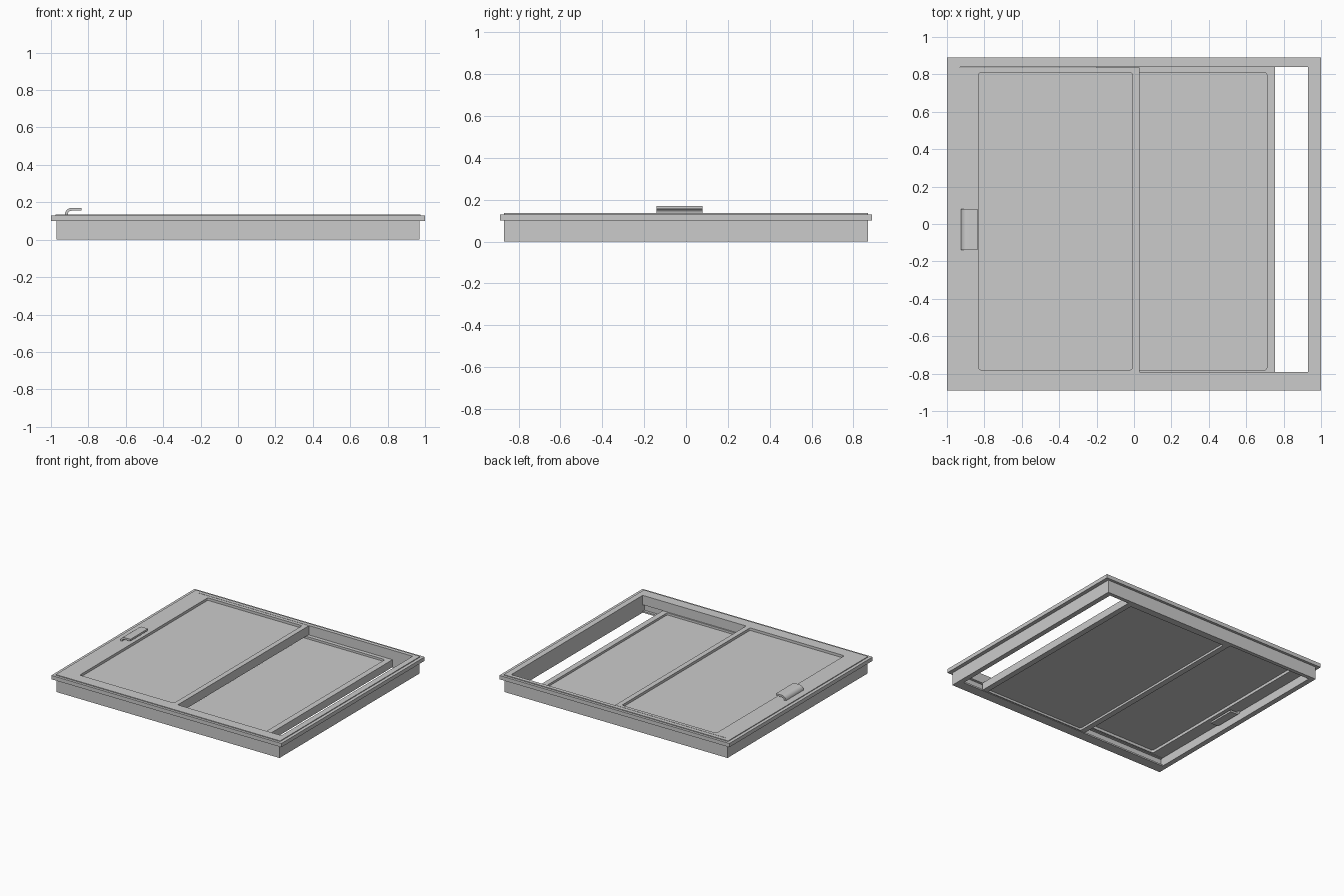
import bpy
import bmesh
import math

if "Cube" in bpy.data.objects:
    bpy.data.objects.remove(bpy.data.objects["Cube"], do_unlink=True)

GREY = (0.6, 0.6, 0.6, 1.0)
grey = bpy.data.materials.new("plain grey")
grey.use_nodes = True
grey.diffuse_color = GREY
grey.node_tree.nodes["Principled BSDF"].inputs["Base Color"].default_value = GREY


def finish(name, bm):
    bmesh.ops.recalc_face_normals(bm, faces=bm.faces)
    mesh = bpy.data.meshes.new(name)
    bm.to_mesh(mesh)
    bm.free()
    mesh.materials.append(grey)
    obj = bpy.data.objects.new(name, mesh)
    bpy.context.collection.objects.link(obj)
    return obj


def rect_points(rect, radius=0.0, steps=4):
    """Corner points of (x0, x1, y0, y1), optionally rounded."""
    x0, x1, y0, y1 = rect
    if radius == 0:
        return [(x0, y0), (x1, y0), (x1, y1), (x0, y1)]
    points = []
    corners = [(x0 + radius, y0 + radius, 180), (x1 - radius, y0 + radius, 270),
               (x1 - radius, y1 - radius, 0), (x0 + radius, y1 - radius, 90)]
    for cx, cy, start in corners:
        for i in range(steps + 1):
            a = math.radians(start + 90 * i / steps)
            points.append((cx + radius * math.cos(a), cy + radius * math.sin(a)))
    return points


def ring(name, outer, inner, z0, z1, radius=0.0):
    """Flat rectangular frame with a rectangular opening."""
    bm = bmesh.new()
    edges = []
    for loop in (rect_points(outer), rect_points(inner, radius)):
        verts = [bm.verts.new((x, y, z0)) for x, y in loop]
        edges += [bm.edges.new((verts[i - 1], verts[i])) for i in range(len(verts))]
    bmesh.ops.triangle_fill(bm, edges=edges, use_beauty=True)
    top = bmesh.ops.extrude_face_region(bm, geom=bm.faces[:], use_keep_orig=True)
    moved = [g for g in top["geom"] if isinstance(g, bmesh.types.BMVert)]
    bmesh.ops.translate(bm, verts=moved, vec=(0, 0, z1 - z0))
    return finish(name, bm)


def slab(name, rect, z0, z1):
    bm = bmesh.new()
    x0, x1, y0, y1 = rect
    bmesh.ops.create_cube(bm, size=1)
    bmesh.ops.scale(bm, verts=bm.verts, vec=(x1 - x0, y1 - y0, z1 - z0))
    bmesh.ops.translate(bm, verts=bm.verts,
                        vec=((x0 + x1) / 2, (y0 + y1) / 2, (z0 + z1) / 2))
    return finish(name, bm)


# Outer frame, with a shallow sliding track along the sill
BODY = (-0.97, 0.97, -0.87, 0.87)
OPENING = (-0.93, 0.93, -0.79, 0.84)
TRACK = (-0.93, 0.93, -0.81, 0.84)
ring("frame_bottom", BODY, OPENING, 0.0, 0.012)
ring("frame_track", BODY, TRACK, 0.012, 0.062)
ring("frame_top", BODY, OPENING, 0.062, 0.10)
ring("frame_flange", (-1, 1, -0.89, 0.89), OPENING, 0.10, 0.13)
ring("frame_lip", (-0.975, 0.975, -0.87, 0.87), OPENING, 0.13, 0.136)

# Upper sash with its pane
UPPER_HOLE = (-0.83, -0.01, -0.78, 0.81)
ring("upper_sash", (-0.93, 0.03, -0.79, 0.837), UPPER_HOLE, 0.066, 0.136, 0.012)
slab("upper_pane", (-0.84, 0.0, -0.785, 0.82), 0.088, 0.116)

# Lower sash with its pane, partly under the upper one
LOWER_HOLE = (-0.155, 0.71, -0.78, 0.81)
ring("lower_sash", (-0.2, 0.755, -0.79, 0.84), LOWER_HOLE, 0.003, 0.062, 0.012)
slab("lower_pane", (-0.165, 0.72, -0.785, 0.82), 0.02, 0.045)


def handle(name, base, direction):
    """Bent pull: rises from the sash and curls over towards the pane."""
    outer, inner = [], []
    for i in range(7):
        a = math.radians(180 - 15 * i)
        outer.append((-0.89 + 0.035 * math.cos(a), 0.035 * math.sin(a)))
        inner.append((-0.89 + 0.020 * math.cos(a), 0.020 * math.sin(a)))
    profile = outer + [(-0.838, 0.035), (-0.838, 0.020)] + inner[::-1]
    bm = bmesh.new()
    verts = [bm.verts.new((x, -0.14, base + direction * z)) for x, z in profile]
    face = bm.faces.new(verts)
    side = bmesh.ops.extrude_face_region(bm, geom=[face], use_keep_orig=True)
    moved = [g for g in side["geom"] if isinstance(g, bmesh.types.BMVert)]
    bmesh.ops.translate(bm, verts=moved, vec=(0, 0.22, 0))
    obj = finish(name, bm)
    bpy.ops.object.select_all(action="DESELECT")
    obj.select_set(True)
    bpy.context.view_layer.objects.active = obj
    bpy.ops.object.shade_smooth_by_angle(angle=math.radians(35))


# Pull handles on both faces of the upper sash
handle("outer_handle", 0.135, 1)
handle("inner_handle", 0.067, -1)
